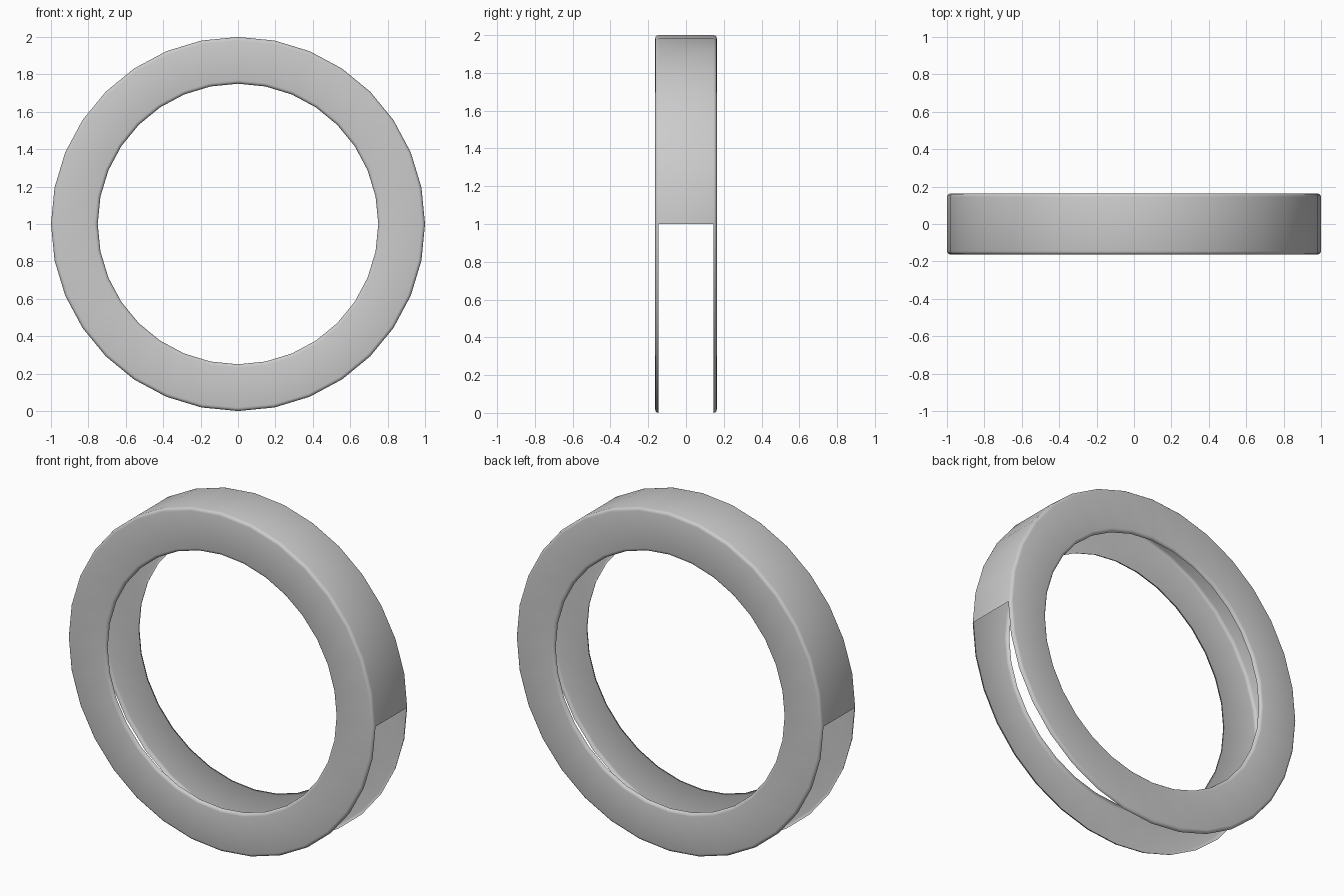
import bpy, bmesh
from math import cos, sin, pi, radians

if "Cube" in bpy.data.objects:
    bpy.data.objects.remove(bpy.data.objects["Cube"])

SIDES = 32
HALF_W = 0.163   # half depth of the ring
BEV = 0.018      # rounded edge size
R_OUT, R_IN = 1.0, 0.75

# cross-section of one side plate (radius, depth): rounded outer edge, flat face, rounded hole edge
arc = [radians(a) for a in (0, 30, 60, 90)]
outer = [(R_OUT - BEV + BEV * cos(a), HALF_W - BEV + BEV * sin(a)) for a in arc]
inner = [(R_IN + BEV - BEV * cos(a), HALF_W - BEV + BEV * sin(a)) for a in reversed(arc)]
plate = outer + inner


def sweep(bm, profile, steps):
    """Turn an open profile around the y axis through the given number of sides."""
    full = steps == SIDES
    rows = []
    for i in range(steps if full else steps + 1):
        a = 2 * pi * i / SIDES
        rows.append([bm.verts.new((r * cos(a), y, 1 + r * sin(a))) for r, y in profile])
    for i in range(steps):
        p, q = rows[i], rows[(i + 1) % len(rows)]
        for j in range(len(profile) - 1):
            bm.faces.new((p[j], q[j], q[j + 1], p[j + 1]))


bm = bmesh.new()
# front and back plates, full circle
sweep(bm, [(r, -y) for r, y in reversed(plate)], SIDES)
sweep(bm, plate, SIDES)
# outer wall, upper half only
sweep(bm, [(R_OUT, -HALF_W + BEV), (R_OUT, HALF_W - BEV)], SIDES // 2)
bmesh.ops.remove_doubles(bm, verts=bm.verts, dist=1e-4)
bmesh.ops.recalc_face_normals(bm, faces=bm.faces)
# make the upper wall point outward
bm.faces.ensure_lookup_table()
top = max(bm.faces, key=lambda f: f.calc_center_median().z)
if top.normal.z < 0:
    bmesh.ops.reverse_faces(bm, faces=bm.faces)

mesh = bpy.data.meshes.new("ring_shell")
bm.to_mesh(mesh)
bm.free()
ring = bpy.data.objects.new("ring_shell", mesh)
bpy.context.collection.objects.link(ring)

bpy.context.view_layer.objects.active = ring
ring.select_set(True)
bpy.ops.object.shade_smooth_by_angle(angle=radians(40))
